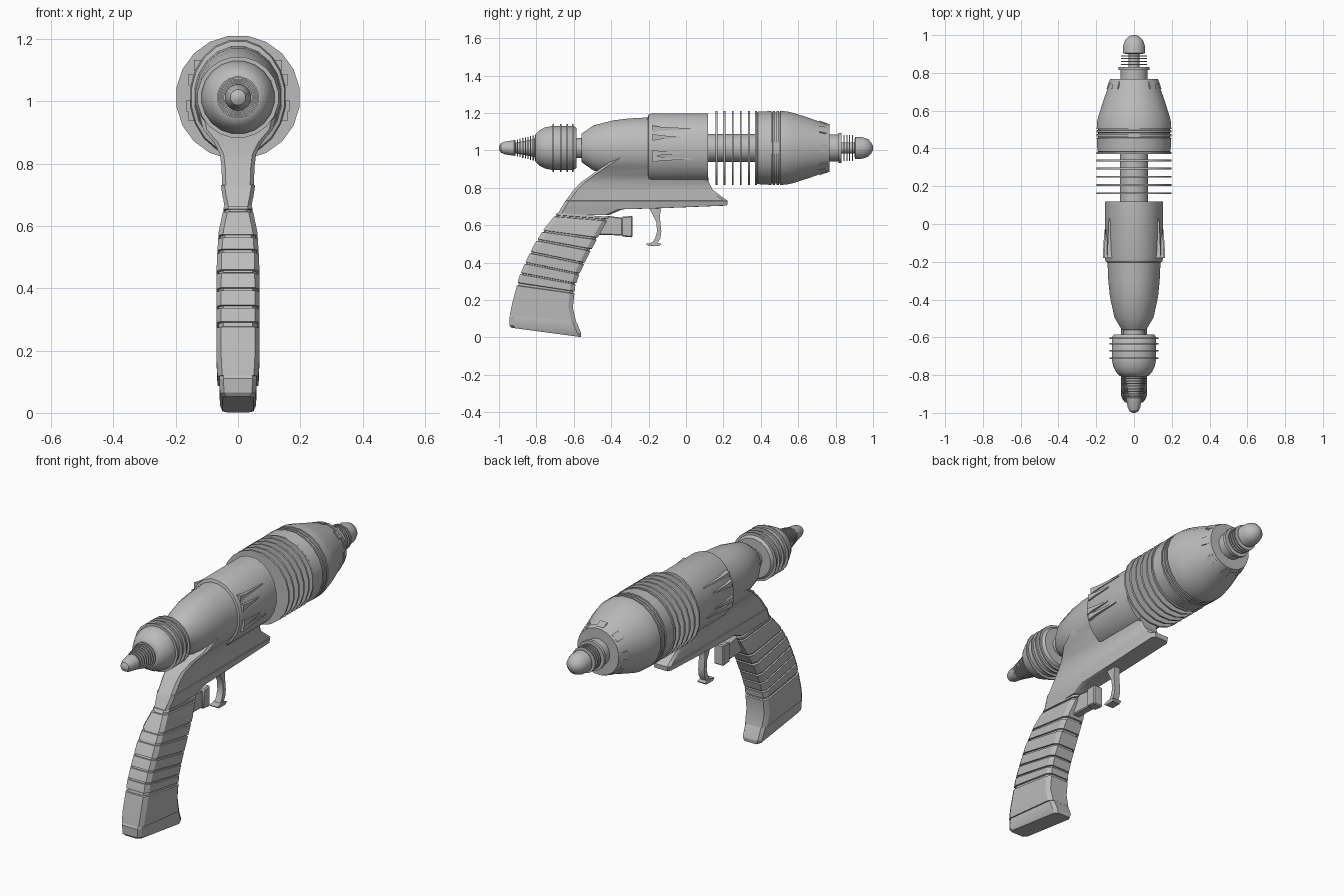
import bpy, bmesh, math
from mathutils import Vector, Matrix

if "Cube" in bpy.data.objects:
    bpy.data.objects.remove(bpy.data.objects["Cube"])

AXIS = 1.013   # height of the barrel axis
SIDES = 20

metal = bpy.data.materials.new("grey metal")
metal.use_nodes = True
metal.diffuse_color = (0.5, 0.5, 0.5, 1)
metal.node_tree.nodes["Principled BSDF"].inputs["Base Color"].default_value = (0.5, 0.5, 0.5, 1)


def finish(name, bm, angle=35):
    bmesh.ops.recalc_face_normals(bm, faces=bm.faces)
    mesh = bpy.data.meshes.new(name)
    bm.to_mesh(mesh)
    bm.free()
    mesh.materials.append(metal)
    obj = bpy.data.objects.new(name, mesh)
    bpy.context.collection.objects.link(obj)
    bpy.ops.object.select_all(action='DESELECT')
    obj.select_set(True)
    bpy.context.view_layer.objects.active = obj
    bpy.ops.object.shade_smooth_by_angle(angle=math.radians(angle))
    return obj


def loft(bm, loops):
    """Skin closed loops of points and cap both ends."""
    rings = [[bm.verts.new(p) for p in loop] for loop in loops]
    for a, b in zip(rings, rings[1:]):
        n = len(a)
        for i in range(n):
            bm.faces.new((a[i], a[(i + 1) % n], b[(i + 1) % n], b[i]))
    bm.faces.new(rings[0])
    bm.faces.new(rings[-1])


def circle(y, r, squash=1.0):
    steps = [math.tau * (i + 0.5) / SIDES for i in range(SIDES)]
    return [Vector((r * squash * math.cos(a), y, AXIS + r * math.sin(a))) for a in steps]


def turned(name, profile, squash=1.0):
    """Shape turned about the barrel axis from (y, radius) points."""
    bm = bmesh.new()
    loft(bm, [circle(y, r, squash) for y, r in profile])
    return finish(name, bm)


def discs(name, places, thick):
    bm = bmesh.new()
    for y, r in places:
        loft(bm, [circle(y - thick / 2, r), circle(y + thick / 2, r)])
    return finish(name, bm)


def plate(name, outline, half, bevel=0.0):
    """Side outline of (y, z) points given a width across x."""
    bm = bmesh.new()
    loft(bm, [[(x, y, z) for y, z in outline] for x in (-half, half)])
    if bevel:
        bmesh.ops.bevel(bm, geom=bm.edges[:], offset=bevel, segments=1, affect='EDGES')
    return finish(name, bm)


def section(back, front, half, chamfer, inset=0.0):
    """Chamfered rectangle spanning from a back point to a front point."""
    b, f = Vector((0, *back)), Vector((0, *front))
    d = (f - b).normalized()
    b, f, half = b + d * inset, f - d * inset, half - inset
    x = Vector((1, 0, 0))
    c = d * chamfer
    w = half - chamfer * 0.6
    return [b - x * w, b + x * w, b + c + x * half, f - c + x * half,
            f + x * w, f - x * w, f - c - x * half, b + c - x * half]


# Rear nozzle, bulb and neck
turned("rear_tip", [(-1, .008), (-.99, .025), (-.97, .034), (-.92, .042), (-.91, .03), (-.8, .05)])
discs("rear_cone_fins", [(-.915 + .014 * i, .043 + .0035 * i) for i in range(9)], .006)
turned("rear_bulb", [(-.81, .05), (-.805, .075), (-.785, .095), (-.755, .111), (-.72, .118),
                     (-.60, .118), (-.585, .108)])
discs("rear_bulb_rings", [(y, .131) for y in (-.71, -.67, -.635, -.605)], .008)
turned("rear_neck", [(-.6, .055), (-.54, .055)])

# Oval body and the collar around it
turned("body", [(-.56, .075), (-.55, .083), (-.495, .122), (-.385, .15), (-.3, .16), (-.15, .168)], .86)
turned("body_collar", [(-.205, .165), (-.2, .182), (-.185, .187), (.118, .187)], .83)

# Tapered ribs on both sides of the collar
bm = bmesh.new()
for side in (-1, 1):
    for z, end in ((1.115, .03), (1.07, -.03), (.985, -.03), (.955, .03)):
        surf = .155 * math.sqrt(1 - ((z - AXIS) / .187) ** 2)
        loops = []
        for y, h, out in ((-.18, .018, .012), (-.13, .01, .01), (end, .003, .003)):
            loops.append([(side * (surf + o), y, z + s * h)
                          for o, s in ((-.02, -1), (out, -1), (out, 1), (-.02, 1))])
        loft(bm, loops)
finish("collar_ribs", bm)

# Core with cooling discs
turned("core", [(.1, .075), (.4, .075)])
discs("cooling_discs", [(y, .2) for y in (.163, .206, .25, .293, .337, .375)], .01)

# Front barrel with three grooves
barrel = [(.38, .19), (.385, .196)]
for y in (.46, .48, .5):
    barrel += [(y - .004, .2), (y - .003, .192), (y + .003, .192), (y + .004, .2)]
barrel += [(.54, .198), (.58, .188), (.66, .162), (.765, .124), (.765, .1), (.755, .09)]
turned("front_barrel", barrel)

# Toothed rim at the end of the barrel
turned("front_rim", [(.742, .128), (.742, .137), (.768, .128), (.768, .105)])
bm = bmesh.new()
for i in range(8):
    turn = Matrix.Translation((0, 0, AXIS)) @ Matrix.Rotation(math.tau * i / 8, 4, 'Y')
    loops = [[turn @ Vector((x, y, r)) for x, r in ((-.022, top - .02), (.022, top - .02), (.022, top), (-.022, top))]
             for y, top in ((.715, .146), (.755, .132))]
    loft(bm, loops)
finish("rim_teeth", bm)

# Front neck, fins and knob
turned("front_neck", [(.75, .072), (.815, .072), (.815, .082), (.832, .082), (.832, .03), (.92, .03)])
discs("front_fins", [(y, .07) for y in (.845, .86, .875, .89)], .005)
turned("front_knob", [(.9, .045), (.905, .06), (.945, .058), (.975, .047), (.992, .028), (1, .01)])

# Frame under the body, flaring up into it
frame = [(.655, -.69, -.41, .042), (.685, -.672, -.34, .047), (.692, -.667, -.1, .049),
         (.705, -.66, .22, .051), (.73, -.645, .222, .055), (.732, -.643, .22, .051), (.79, -.6, .142, .053),
         (.83, -.56, .122, .058), (.87, -.505, .117, .078), (.91, -.45, .116, .112),
         (.96, -.37, .116, .125)]
bm = bmesh.new()
loft(bm, [section((y0, z), (y1, z), w, .02) for z, y0, y1, w in frame])
finish("frame", bm)

# Grip: stations of back point, front point and half width, with grooves between
stations = [((-.69, .665), (-.41, .645), .045), ((-.755, .585), (-.462, .55), .062),
            ((-.81, .50), (-.522, .44), .068), ((-.855, .41), (-.565, .35), .069),
            ((-.89, .33), (-.592, .275), .069), ((-.93, .18), (-.605, .16), .069),
            ((-.942, .12), (-.588, .085), .066)]


def station(t):
    i = min(int(t), len(stations) - 2)
    k = t - i
    (b0, f0, w0), (b1, f1, w1) = stations[i], stations[i + 1]
    mix = lambda p, q: tuple(u + (v - u) * k for u, v in zip(p, q))
    return mix(b0, b1), mix(f0, f1), w0 + (w1 - w0) * k


marks = [(float(i), 0) for i in range(len(stations))]
for t in (.18, 1.2, 1.75, 2.5, 3.15, 3.85, 4.3):
    marks += [(t - .06, 0), (t - .04, .007), (t + .04, .007), (t + .06, 0)]
bm = bmesh.new()
loft(bm, [section(*station(t), .025, inset) for t, inset in sorted(marks)])
finish("grip", bm, 25)

# Butt cap
bm = bmesh.new()
loft(bm, [section(b, f, w, .022) for b, f, w in
          (((-.935, .125), (-.592, .09), .058), ((-.945, .11), (-.582, .075), .06),
           ((-.944, .065), (-.56, .022), .058), ((-.935, .052), (-.562, .002), .05))])
finish("butt_cap", bm, 25)

# Switch block in front of the grip
plate("switch_arm", [(-.5, .55), (-.34, .545), (-.34, .64), (-.42, .65)], .022, .005)
plate("switch_head", [(-.345, .54), (-.285, .535), (-.285, .65), (-.345, .645)], .03, .006)

# Curved trigger with a foot
plate("trigger", [(-.2, .7), (-.175, .65), (-.158, .615), (-.155, .565), (-.165, .53), (-.185, .5),
                  (-.155, .5), (-.137, .53), (-.132, .565), (-.137, .615), (-.14, .65), (-.13, .7)], .018)
plate("trigger_foot", [(-.215, .5), (-.2, .488), (-.145, .488), (-.13, .5), (-.17, .51)], .024)
